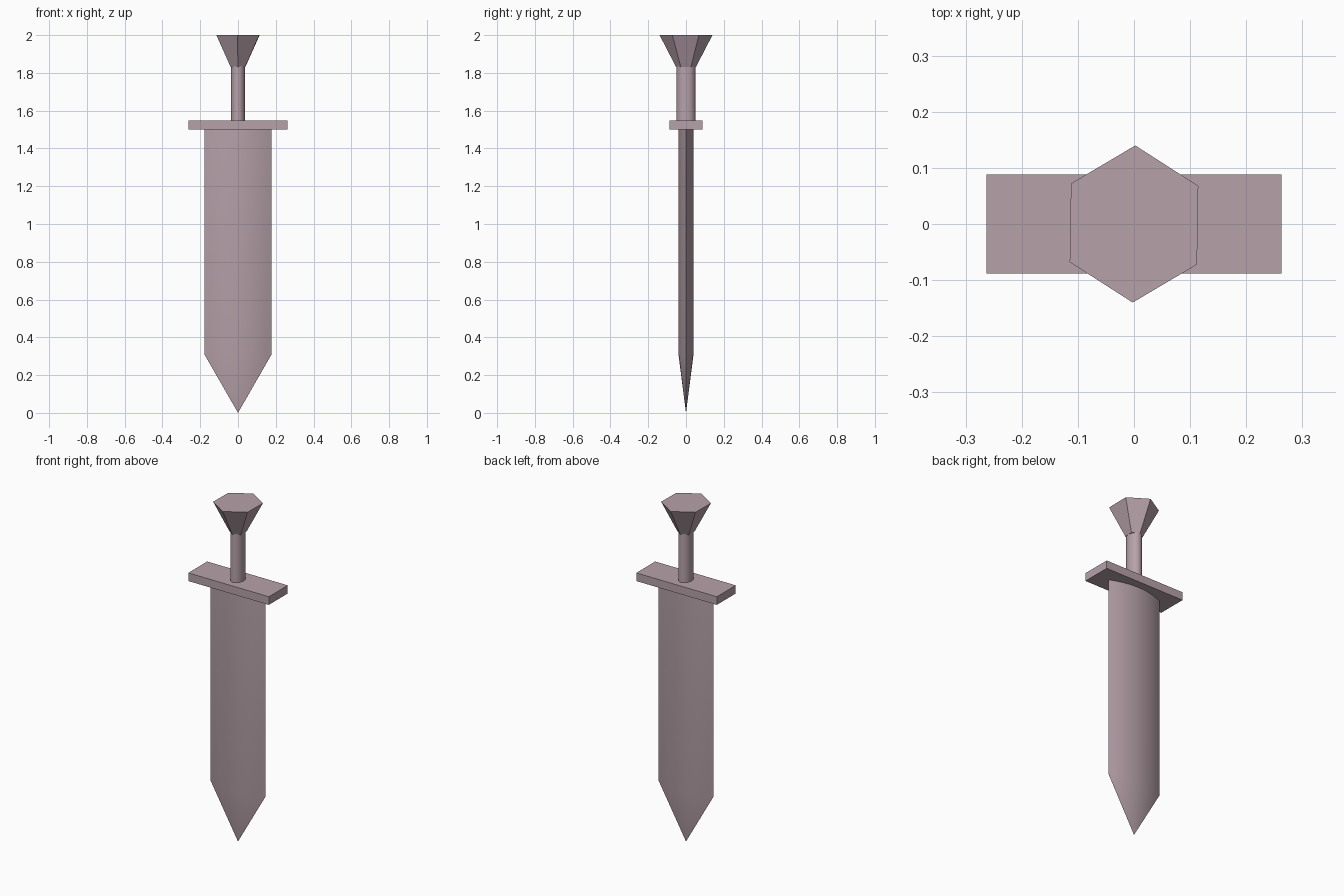
import bpy, bmesh, math

if "Cube" in bpy.data.objects:
    bpy.data.objects.remove(bpy.data.objects["Cube"])

mat = bpy.data.materials.new("mauve metal")
mat.diffuse_color = (0.47, 0.36, 0.40, 1)
mat.use_nodes = True
mat.node_tree.nodes["Principled BSDF"].inputs["Base Color"].default_value = mat.diffuse_color


def loft(name, sections, smooth_angle=None):
    """Skin closed rings of equal size; a one-point ring makes a tip."""
    bm = bmesh.new()
    rings = [[bm.verts.new(p) for p in s] for s in sections]
    for a, b in zip(rings, rings[1:]):
        n = max(len(a), len(b))
        for i in range(n):
            j = (i + 1) % n
            if len(a) == 1:
                bm.faces.new((a[0], b[j], b[i]))
            else:
                bm.faces.new((a[i], a[j], b[j], b[i]))
    for r in (rings[0], rings[-1]):
        if len(r) > 2:
            bm.faces.new(r)
    bmesh.ops.recalc_face_normals(bm, faces=bm.faces[:])
    me = bpy.data.meshes.new(name)
    bm.to_mesh(me)
    bm.free()
    me.materials.append(mat)
    ob = bpy.data.objects.new(name, me)
    bpy.context.collection.objects.link(ob)
    if smooth_angle:
        bpy.ops.object.select_all(action='DESELECT')
        ob.select_set(True)
        bpy.context.view_layer.objects.active = ob
        bpy.ops.object.shade_smooth_by_angle(angle=math.radians(smooth_angle))
    return ob


def lens(z, w=0.178, t=0.04, n=12):
    front = [(-w + 2 * w * i / n, -t * (1 - (2 * i / n - 1) ** 2), z) for i in range(n)]
    return front + [(-x, -y, z) for x, y, z in front]


def oval(z, rx, ry, n, turn=0.0):
    return [(rx * math.cos(a), ry * math.sin(a), z)
            for a in (turn + math.tau * i / n for i in range(n))]


def rect(z, hx, hy):
    return [(-hx, -hy, z), (hx, -hy, z), (hx, hy, z), (-hx, hy, z)]


# blade: lens-shaped section drawn down to a point
loft("blade", [[(0, 0, 0)], lens(0.31), lens(1.51)], 20)

# crossguard: flat bar
loft("crossguard", [rect(1.5, 0.263, 0.088), rect(1.548, 0.263, 0.088)])

# grip: slim oval rod
loft("grip", [oval(1.54, 0.038, 0.05, 12), oval(1.84, 0.038, 0.05, 12)], 40)

# pommel: flaring six-sided cone, slightly turned
turn = math.radians(89)
loft("pommel", [oval(1.83, 0.044, 0.052, 6, turn), oval(2.0, 0.131, 0.14, 6, turn)])
